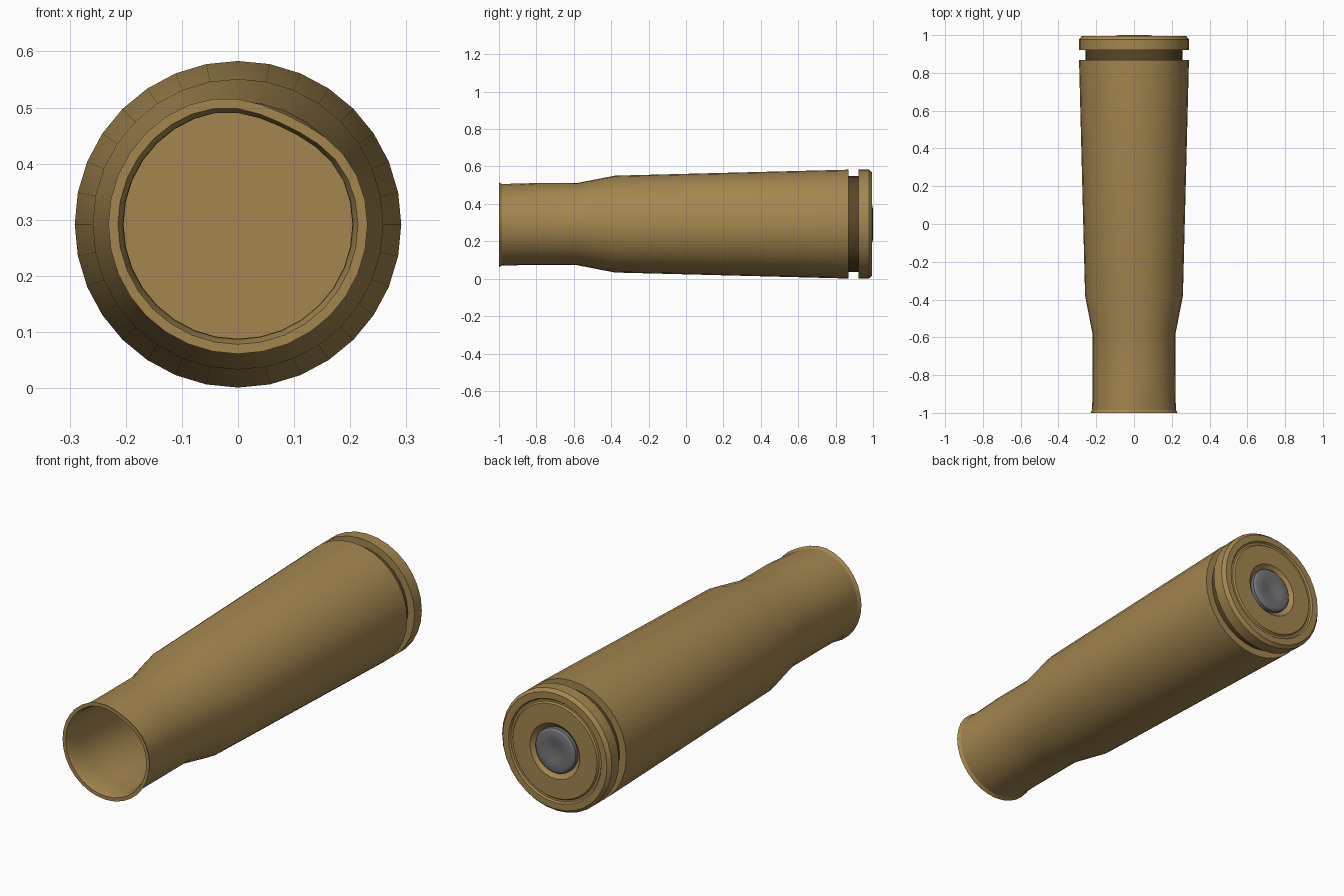
import bpy, bmesh, math

if "Cube" in bpy.data.objects:
    bpy.data.objects.remove(bpy.data.objects["Cube"])

N = 32          # sides of the lathe
ZC = 0.292      # height of the axis


def material(name, col):
    m = bpy.data.materials.new(name)
    m.diffuse_color = (*col, 1)
    m.use_nodes = True
    m.node_tree.nodes["Principled BSDF"].inputs["Base Color"].default_value = m.diffuse_color
    return m


brass = material("brass", (0.37, 0.24, 0.078))
dark_brass = material("dark brass", (0.10, 0.065, 0.021))
steel = material("primer grey", (0.17, 0.165, 0.175))


def dent(y, a):
    """Inward push of the bent mouth, fading out along the neck."""
    fade = max(0.0, min(1.0, (-0.78 - y) / 0.22)) ** 1.3
    d = math.atan2(math.sin(a - math.radians(64)), math.cos(a - math.radians(64)))
    return 0.018 * fade * math.exp(-(d / 0.5) ** 2)


def lathe(name, profile, mats, closed=False, mat_rule=None):
    """Revolve (y, radius) points about the y axis; radius 0 makes a pole."""
    bm = bmesh.new()
    rings = []
    for y, r in profile:
        if r == 0:
            rings.append([bm.verts.new((0, y, ZC))] * N)
            continue
        ring = []
        for i in range(N):
            a = 2 * math.pi * i / N
            q = r - dent(y, a)
            ring.append(bm.verts.new((q * math.cos(a), y, ZC + q * math.sin(a))))
        rings.append(ring)
    for k in range(len(rings) - 1):
        A, B = rings[k], rings[k + 1]
        for i in range(N):
            j = (i + 1) % N
            vs = list(dict.fromkeys((A[i], A[j], B[j], B[i])))
            f = bm.faces.new(vs)
            if mat_rule:
                f.material_index = mat_rule(k)
    bmesh.ops.recalc_face_normals(bm, faces=bm.faces)
    me = bpy.data.meshes.new(name)
    bm.to_mesh(me)
    bm.free()
    ob = bpy.data.objects.new(name, me)
    bpy.context.collection.objects.link(ob)
    for m in mats:
        me.materials.append(m)
    bpy.ops.object.select_all(action='DESELECT')
    ob.select_set(True)
    bpy.context.view_layer.objects.active = ob
    bpy.ops.object.shade_smooth_by_angle(angle=math.radians(25))
    return ob


# Case: inner floor, inner wall, mouth lip, neck, shoulder, body, groove, rim, head
case = [
    (0.80, 0), (0.80, 0.22), (0.76, 0.262), (-0.38, 0.242), (-0.58, 0.204),
    (-0.80, 0.204), (-0.90, 0.204), (-0.975, 0.205), (-1.0, 0.214),
    (-1.0, 0.231), (-0.985, 0.222), (-0.90, 0.220), (-0.80, 0.220),
    (-0.58, 0.220), (-0.38, 0.259), (0.868, 0.291),
    (0.868, 0.256), (0.922, 0.256),
    (0.922, 0.291), (0.978, 0.291), (0.994, 0.277), (0.994, 0.246),
    (0.986, 0.240), (0.986, 0.230), (0.994, 0.224),
    (0.994, 0.132), (0.982, 0.122), (0.970, 0.105), (0.970, 0),
]
groove = case.index((0.868, 0.256))
lathe("cartridge_case", case, [brass, dark_brass],
      mat_rule=lambda k: 1 if k == groove else 0)

# Primer: rounded cap with a shallow firing dimple
lathe("primer", [(0.970, 0), (0.970, 0.108), (0.988, 0.107), (0.996, 0.098),
                 (1.0, 0.080), (0.998, 0.055), (0.992, 0.028), (0.989, 0)],
      [steel])
